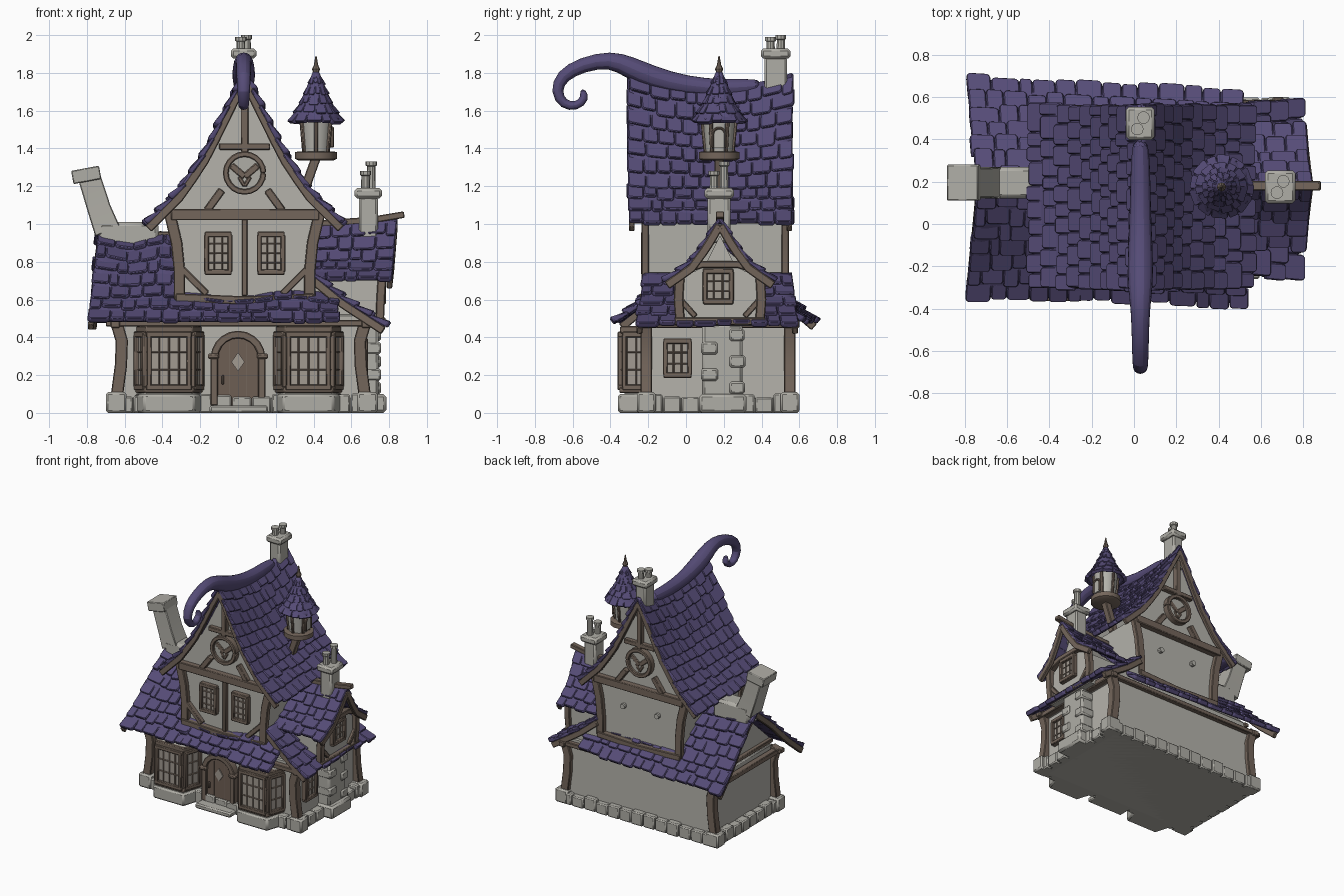
import bpy, bmesh, math, random
from mathutils import Vector as V, Matrix
random.seed(4)
rnd, Z = random.uniform, V((0, 0, 1))
if "Cube" in bpy.data.objects:
    bpy.data.objects.remove(bpy.data.objects["Cube"])

def material(name, rgb):
    m = bpy.data.materials.new(name)
    m.use_nodes = True
    m.diffuse_color = (*rgb, 1)
    m.node_tree.nodes["Principled BSDF"].inputs["Base Color"].default_value = (*rgb, 1)
    return m

PLASTER = material("plaster", (0.46, 0.45, 0.41))
STONE = material("stone", (0.43, 0.42, 0.38))
TIMBER = material("timber", (0.175, 0.133, 0.105))
DOOR = material("door_wood", (0.155, 0.112, 0.088))
ROOF = material("purple_slate", (0.092, 0.072, 0.185))
GLASS = material("window_glass", (0.36, 0.325, 0.285))

def finish(name, bm, mat, bevel=0.0, subsurf=0):
    bmesh.ops.recalc_face_normals(bm, faces=bm.faces)
    me = bpy.data.meshes.new(name)
    bm.to_mesh(me)
    bm.free()
    me.materials.append(mat)
    me.shade_smooth()
    me.set_sharp_from_angle(angle=math.radians(35))
    ob = bpy.data.objects.new(name, me)
    bpy.context.collection.objects.link(ob)
    if bevel:
        ob.modifiers.new("bevel", "BEVEL").width = bevel
    if subsurf:
        ob.modifiers.new("subsurf", "SUBSURF").levels = subsurf
    return ob

def loft(bm, rings):
    rings = [[bm.verts.new(p) for p in r] for r in rings]
    n = len(rings[0])
    for a, b in zip(rings, rings[1:]):
        for i in range(n):
            bm.faces.new((a[i], a[(i + 1) % n], b[(i + 1) % n], b[i]))
    bm.faces.new(rings[0][::-1])
    bm.faces.new(rings[-1])

def prism(name, pts, axis, a, b, mat, bevel=0.0):
    put = {"x": lambda p, t: (t, *p), "y": lambda p, t: (p[0], t, p[1]), "z": lambda p, t: (*p, t)}[axis]
    bm = bmesh.new()
    loft(bm, [[put(p, t) for p in pts] for t in (a, b)])
    finish(name, bm, mat, bevel)

def box(name, x0, x1, y0, y1, z0, z1, mat, bevel=0.008):
    prism(name, [(x0, y0), (x1, y0), (x1, y1), (x0, y1)], "z", z0, z1, mat, bevel)

def sweep(name, pts, size, mat=TIMBER, ref=(0, 1, 0), sides=4, subsurf=0):
    # beam or tube along a path; size is (width, depth) or one pair per point
    pts, bm, rings, k = [V(p) for p in pts], bmesh.new(), [], 0.707 if sides == 4 else 0.5
    sizes = size if isinstance(size, list) else [size] * len(pts)
    for i, (p, (w, d)) in enumerate(zip(pts, sizes)):
        t = (pts[min(i + 1, len(pts) - 1)] - pts[max(i - 1, 0)]).normalized()
        s = t.cross(V(ref)).normalized()
        angles = [math.tau * (j + 0.5) / sides for j in range(sides)]
        rings.append([p + s * w * k * math.cos(a) + s.cross(t) * d * k * math.sin(a) for a in angles])
    loft(bm, rings)
    finish(name, bm, mat, 0.005 if sides == 4 else 0, subsurf)

def lathe(name, cx, cy, prof, mat, n=14):
    bm, dirs = bmesh.new(), [(math.cos(math.tau * j / n), math.sin(math.tau * j / n)) for j in range(n)]
    loft(bm, [[(cx + r * c, cy + r * s, z) for c, s in dirs] for r, z in prof])
    finish(name, bm, mat)

def along(prof, t):
    # point on a polyline by length fraction, extended past its end
    pts = [V(p) for p in prof]
    left = t * sum((b - a).length for a, b in zip(pts, pts[1:]))
    for a, b in zip(pts, pts[1:]):
        if left <= (b - a).length or b is pts[-1]:
            return a + (b - a).normalized() * left
        left -= (b - a).length

def shingles(name, P, rows, cols, lift=0.021):
    # curved roof sheet covered in overlapping uneven slates
    bm, n = bmesh.new(), 12
    g = [[bm.verts.new(P(i / n, j / n)) for j in range(n + 1)] for i in range(n + 1)]
    for i in range(n):
        for j in range(n):
            bm.faces.new((g[i][j], g[i + 1][j], g[i + 1][j + 1], g[i][j + 1]))
    mod = finish(name + "_sheet", bm, ROOF).modifiers.new("thick", "SOLIDIFY")
    mod.thickness, mod.offset = 0.02, 0
    bm, shape = bmesh.new(), [(0.01, 0), (0.99, 0), (0.99, 0.88), (0.88, 1), (0.12, 1), (0.01, 0.88)]
    for r in range(rows):
        cuts = [(c + rnd(-0.25, 0.25) + 0.25 * (-1) ** r) / cols for c in range(1, cols)]
        cuts = [-rnd(0, 0.02)] + cuts + [1 + rnd(0, 0.02)]
        for u0, u1 in zip(cuts, cuts[1:]):
            v0, dv, um, h = r / rows, (1.18 + rnd(-0.15, 0.15)) / rows, (u0 + u1) / 2, lift * rnd(0.8, 1.3)
            vm = v0 + dv / 2
            nor = (P(um + 0.02, vm) - P(um - 0.02, vm)).cross(P(um, vm + 0.02) - P(um, vm - 0.02)).normalized()
            nor *= 1 if nor.z > 0 else -1
            loft(bm, [[P(u0 + a * (u1 - u0), v0 + f * dv) + nor * (lo + h * f * k) for a, f in shape]
                      for lo, k in ((-0.012, 0.3), (0.006, 1))])
    finish(name, bm, ROOF, 0.005)

def rake(name, P, u, ref):
    sweep(name, [P(u, j / 8) - Z * 0.035 for j in range(9)], (0.045, 0.03), TIMBER, ref)

def window(name, c, n, w, h, cols, rows):
    c, n = V(c), V(n).normalized()
    at = lambda a, b: c + Z.cross(n) * a * w / 2 + Z * b * h / 2
    sweep(name + "_glass", [at(0, -1), at(0, 1)], (w, 0.016), GLASS, n)
    for count, size, ends in ((cols, 0.026, lambda t: (at(t, -1), at(t, 1))), (rows, 0.03, lambda t: (at(-1.15, t), at(1.15, t)))):
        for i in range(count + 1):
            edge = i in (0, count)
            sweep(name + "_bar", ends((2 * i / count - 1) * 1.0), (size, 0.055) if edge else (0.009, 0.028), TIMBER, n)

def stones(name, a, b, count):
    bm, d = bmesh.new(), (V(b) - V(a)) / count
    for i in range(count):
        h = 0.095 * rnd(0.85, 1.1)
        size = V((abs(d.x) * 0.96 or rnd(0.06, 0.08), abs(d.y) * 0.96 or rnd(0.06, 0.08), h))
        bmesh.ops.create_cube(bm, size=1, matrix=Matrix.LocRotScale(V(a) + d * (i + 0.5) + Z * h / 2, None, size))
    finish(name, bm, STONE, 0.008)

def arch(x, z, w, top, foot, n=10):
    curve = [(x + w * math.cos(math.pi * i / n), top + w * math.sin(math.pi * i / n)) for i in range(n + 1)]
    return [(x + w, foot)] + curve + [(x - w, foot)]

# Ground floor, footing and corner posts
box("ground_walls", -0.62, 0.65, -0.2, 0.55, 0.0, 0.52, PLASTER)
box("footing", -0.65, 0.68, -0.23, 0.57, 0.0, 0.08, STONE)
for y in (-0.22, 0.56):
    stones("long_footing_stones", (-0.66, y, 0), (0.7, y, 0), 13)
    sweep("eave_beam", [(-0.7, y, 0.475), (0.73, y, 0.475)], (0.05, 0.035), TIMBER, Z)
for x, s in ((-0.65, -1), (0.68, 1)):
    stones("side_footing_stones", (x, -0.22, 0), (x, 0.56, 0), 8)
    sweep("side_eave_beam", [(x, -0.25, 0.47), (x, 0.6, 0.47)], (0.05, 0.04), TIMBER, Z)
    for y in (-0.21, 0.55):
        box("corner_stone", x - 0.05, x + 0.06, y - 0.05, y + 0.05, 0, 0.11, STONE, 0.012)
        bend = [(x - k * s, y, z) for k, z in ((0.01, 0.1), (0.03, 0.25), (0.035, 0.38), (0, 0.5))]
        sweep("corner_post", bend, (0.065, 0.06))
window("side_window", (0.66, -0.045, 0.29), (1, 0, 0), 0.13, 0.18, 3, 3)
# Stone stack on the left side
box("stack_core", 0.6, 0.745, 0.085, 0.3, 0, 0.47, STONE, 0.015)
box("stack_footing", 0.6, 0.785, 0.07, 0.32, 0, 0.1, STONE, 0.015)
for i in range(5):
    y = 0.08 if i % 2 else 0.23
    box("stack_block", 0.61, 0.757, y, y + 0.075 + rnd(0, 0.015), 0.1 + i * 0.07, 0.165 + i * 0.07, STONE, 0.01)
# Bay windows
for cx in (-0.365, 0.373):
    plan = lambda g: [(cx + a * k + math.copysign(g, a) * k, y) for k in (1,) for a, y in
                      ((-0.165, -0.18), (-0.11, -0.335 - g), (0.11, -0.335 - g), (0.165, -0.18))]
    prism("bay_footing", plan(0.025), "z", 0, 0.1, STONE, 0.012)
    prism("bay_sill", plan(0.018), "z", 0.105, 0.135, TIMBER, 0.006)
    prism("bay_body", plan(-0.01), "z", 0.1, 0.46, PLASTER)
    prism("bay_head", plan(0.014), "z", 0.42, 0.46, TIMBER, 0.006)
    window("bay_front", (cx, -0.335, 0.275), (0, -1, 0), 0.21, 0.28, 4, 3)
    for s in (-1, 1):
        window("bay_side", (cx + s * 0.138, -0.26, 0.275), (s * 0.155, -0.055, 0), 0.125, 0.28, 2, 3)
# Arched door
prism("door", arch(0, 0, 0.115, 0.29, 0.04), "y", -0.235, -0.19, DOOR)
sweep("door_frame", [(x, -0.225, z) for x, z in arch(0, 0, 0.125, 0.29, 0.04)], (0.04, 0.06))
for s in (-1, 1):
    box("door_groove", s * 0.045 - 0.002, s * 0.045 + 0.002, -0.239, -0.23, 0.05, 0.37, TIMBER, 0)
    box("door_capital", s * 0.13 - 0.03, s * 0.13 + 0.03, -0.27, -0.2, 0.285, 0.315, TIMBER)
prism("door_diamond", [(0, 0.22), (0.035, 0.27), (0, 0.32), (-0.035, 0.27)], "y", -0.243, -0.23, GLASS)
sweep("door_handle", [(-0.08, -0.25, 0.15), (-0.08, -0.25, 0.2)], (0.014, 0.02))
box("door_step", -0.15, 0.16, -0.33, -0.2, 0, 0.04, STONE, 0.01)

# Roof slopes
CX = 0.035
main_prof = [(0, 1.72), (0.05, 1.63), (0.12, 1.5), (0.2, 1.35), (0.33, 1.17), (0.51, 1.01)]
def main_roof(s):
    def P(u, v):
        d, z = along(main_prof, v)
        return V((CX + s * d, -0.3 + 0.86 * u, z + (1 - v) * 0.3 * (u - 0.5) ** 2))
    return P
def wing_roof(s, x0, x1, v0, narrow):
    def P(u, v):
        d, z = along([(0, 0.935), (0.18, 0.79), (0.35, 0.62), (0.51, 0.49)], v0 + v * (1 - v0))
        flare = 0.05 * v if v0 == 0 else 0
        return V((x0 - flare + (x1 - x0 + flare) * u, 0.17 + s * d * (1 - narrow * u), z + 0.02 * math.cos(u * 9) * (1 - v)))
    return P
def dormer_roof(s):
    def P(u, v):
        d, z = along([(0, 1.0), (0.07, 0.89), (0.15, 0.79), (0.28, 0.71)], v)
        return V((0.36 + (0.48 - 0.03 * v) * u, 0.18 + s * d, z + 0.03 * u * (1 - v)))
    return P
def lean_roof(u, v):
    x, z = along([(0.4, 0.735), (0.54, 0.62), (0.77, 0.47)], v)
    return V((x, -0.22 - 0.04 * v + (0.78 + 0.07 * v) * u, z))
for s in (-1, 1):
    M, D = main_roof(s), dormer_roof(s)
    shingles("main_roof", M, 10, 10)
    shingles("dormer_roof", D, 5, 5, 0.017)
    rake("dormer_bargeboard", D, 0.98, (1, 0, 0))
    for u in (0.015, 0.985):
        rake("main_bargeboard", M, u, (0, 1, 0))
        rake("lean_to_bargeboard", lean_roof, u, (0, 1, 0))
    W = wing_roof(s, -0.74, -0.25 if s < 0 else 0.5, 0, 0.0 if s < 0 else 0.14)
    shingles("wing_roof", W, 7, 6 if s < 0 else 13)
    rake("wing_bargeboard", W, 0.02, (1, 0, 0))
shingles("front_skirt_roof", wing_roof(-1, -0.3, 0.53, 0.66, -0.06), 3, 9)
shingles("lean_to_roof", lean_roof, 5, 9)
sweep("wing_ridge", [(-0.76, 0.17, 0.975), (-0.55, 0.17, 0.945), (-0.3, 0.17, 0.945)], (0.03, 0.06))
sweep("dormer_ridge", [(0.4, 0.18, 1.0), (0.7, 0.18, 1.02), (0.88, 0.18, 1.05)], (0.035, 0.045))
# Ridge roll ending in a curl
curl = [(0.42, 1.735, 0.09), (0.2, 1.715, 0.1), (0, 1.73, 0.11), (-0.18, 1.775, 0.13), (-0.3, 1.83, 0.125),
        (-0.4, 1.875, 0.095), (-0.55, 1.845, 0.085), (-0.66, 1.785, 0.08), (-0.69, 1.7, 0.07),
        (-0.65, 1.63, 0.06), (-0.58, 1.62, 0.055), (-0.53, 1.665, 0.055), (-0.55, 1.715, 0.035)]
sweep("curled_ridge", [(0.03, y, z) for y, z, r in curl], [(r, r) for y, z, r in curl], ROOF, (1, 0, 0), 10, 1)

# Upper storey and gables
prism("upper_walls", [(-0.3, 0.45), (0.37, 0.45), (0.41, 1.08), (-0.34, 1.08)], "y", -0.2, 0.51, PLASTER)
prism("wing_gable", [(-0.2, 0.48), (0.53, 0.48), (0.53, 0.56), (0.17, 0.9), (-0.2, 0.56)], "x", -0.6, 0.3, PLASTER)
prism("lean_to_wall", [(0.38, 0.45), (0.66, 0.45), (0.66, 0.5), (0.38, 0.7)], "y", -0.19, 0.54, PLASTER)
sweep("wing_gable_tie", [(-0.61, -0.2, 0.55), (-0.61, 0.54, 0.55)], (0.04, 0.03), TIMBER, Z)
for s, y in ((-1, -0.215), (1, 0.525)):
    bar = lambda nm, pts, w, d=0.04: sweep(nm, [(x, y, z) for x, z in pts], (w, d))
    slope = [main_roof(1)(0.115, k / 10) for k in range(10)]
    gable = [(p.x, p.z - 0.012) for p in slope[::-1]] + [(2 * CX - p.x, p.z - 0.012) for p in slope[1:]]
    prism("gable_wall", gable, "y", y - 0.015 * s, y - 0.045 * s, PLASTER)
    bar("gable_sill", [(-0.33, 0.61), (CX, 0.595), (0.4, 0.61)], 0.045, 0.06)
    bar("gable_tie", [(-0.355, 1.05), (0.43, 1.05)], 0.06, 0.06)
    bar("gable_collar", [(-0.1, 1.41), (0.17, 1.41)], 0.035)
    bar("king_post", [(CX, 1.38), (CX, 1.68)], 0.04)
    for m in (-1, 1):
        bar("upper_post", [(CX + m * x, z) for x, z in ((0.345, 0.6), (0.345, 0.75), (0.36, 0.9), (0.4, 1.07))], 0.06)
        bar("gable_strut", [(CX + m * 0.2, 1.07), (CX + m * 0.12, 1.18)], 0.04)
        bar("round_window_brow", [(CX, 1.25), (CX + m * 0.07, 1.31)], 0.035, 0.03)
        bar("round_window_foot", [(CX, 1.2), (CX + m * 0.03, 1.25)], 0.02, 0.03)
        if s < 0:
            bar("brace", [(CX + m * 0.33, 0.76), (CX + m * 0.2, 0.63)], 0.035)
            window("upper_window", (CX + m * 0.14, y + 0.005, 0.845), (0, -1, 0), 0.125, 0.2, 3, 4)
        else:
            sweep("wall_knob", [(CX + m * 0.15, 0.5, 0.88), (CX + m * 0.15, 0.54, 0.88)], (0.04, 0.04), PLASTER, Z, 10)
    ring = [(CX + 0.1 * math.cos(a * math.pi / 10), 1.27 + 0.1 * math.sin(a * math.pi / 10)) for a in range(21)]
    bar("round_window_ring", ring, 0.03, 0.06)
    prism("round_window_pane", ring[:-1], "y", y - 0.008, y + 0.008, STONE)
sweep("centre_stud", [(CX, -0.21, 0.62), (CX, -0.21, 1.04)], (0.03, 0.035))
# Dormer on the left side
dormer = [(-0.04, 0.46), (0.4, 0.46), (0.4, 0.7), (0.26, 0.78), (0.18, 0.94), (0.1, 0.78), (-0.04, 0.7)]
prism("dormer_walls", dormer, "x", 0.36, 0.75, PLASTER)
for y, m in ((-0.03, 1), (0.39, -1)):
    sweep("dormer_post", [(0.75, y, 0.47), (0.755, y - 0.01 * m, 0.6), (0.765, y, 0.76)], (0.045, 0.05))
    sweep("dormer_brace", [(0.755, y, 0.6), (0.755, y + 0.08 * m, 0.51)], (0.03, 0.03), TIMBER, (1, 0, 0))
for nm, pts in (("sill", [(-0.06, 0.485), (0.42, 0.485)]), ("arch", [(-0.05, 0.74), (0.08, 0.785), (0.28, 0.785), (0.41, 0.74)])):
    sweep("dormer_" + nm, [(0.757, y, z) for y, z in pts], (0.038, 0.05), TIMBER, (1, 0, 0))
window("dormer_window", (0.755, 0.17, 0.67), (1, 0, 0), 0.14, 0.16, 3, 3)
# Turret
TX, TY = 0.413, 0.175
sweep("turret_bracket", [(0.34, TY, 1.13), (0.37, TY, 1.23), (TX, TY, 1.35)], (0.05, 0.05))
lathe("turret_floor", TX, TY, [(0.09, 1.335), (0.11, 1.345), (0.11, 1.38), (0.09, 1.385)], TIMBER)
lathe("turret_body", TX, TY, [(0.07, 1.37), (0.088, 1.57)], PLASTER)
for i in range(6):
    d = V((math.cos(math.pi * (i + 0.5) / 3), math.sin(math.pi * (i + 0.5) / 3), 0))
    sweep("turret_post", [V((TX, TY, 1.38)) + d * 0.072, V((TX, TY, 1.56)) + d * 0.09], (0.02, 0.02), TIMBER, d)
opening = arch(TY, 0, 0.033, 1.475, 1.405)
prism("turret_window", opening, "x", TX + 0.06, TX + 0.086, PLASTER)
sweep("turret_window_frame", [(TX + 0.085, y, z) for y, z in opening], (0.014, 0.02), TIMBER, (1, 0, 0))
def turret_roof(u, v):
    r, z = along([(0.008, 1.8), (0.045, 1.71), (0.085, 1.62), (0.135, 1.545)], v)
    return V((TX + r * math.cos(math.tau * u), TY + r * math.sin(math.tau * u), z))
shingles("turret_roof", turret_roof, 5, 12, 0.01)
lathe("turret_finial", TX, TY, [(0.022, 1.77), (0.014, 1.8), (0.022, 1.82), (0.012, 1.84), (0.003, 1.89)], TIMBER, 8)
# Chimneys
for x, y, w, d, z0, z1, top, drop in ((0.03, 0.475, 0.045, 0.06, 1.62, 1.885, 2.0, 0.01), (0.69, 0.175, 0.05, 0.06, 0.9, 1.145, 1.33, 0.05)):
    box("chimney_shaft", x - w, x + w, y - d, y + d, z0, z1, STONE, 0.012)
    box("chimney_cap", x - w - 0.022, x + w + 0.022, y - d - 0.018, y + d + 0.018, z1 - 0.01, z1 + 0.045, STONE, 0.014)
    for m, h in ((1, top), (-1, top - drop)):
        lathe("chimney_pot", x + m * 0.015, y + m * 0.027, [(0.025, z1), (0.022, h - 0.025), (0.03, h - 0.02), (0.03, h)], STONE, 10)
box("leaning_chimney_base", -0.74, -0.42, 0.12, 0.27, 0.86, 1.01, STONE, 0.02)
shaft = [(-0.69, 0.195, 0.96), (-0.735, 0.195, 1.08), (-0.785, 0.195, 1.24)]
sweep("leaning_chimney", shaft, [(0.14, 0.15), (0.125, 0.14), (0.12, 0.14)], STONE)
sweep("leaning_chimney_cap", [(-0.797, 0.195, 1.225), (-0.81, 0.195, 1.295)], (0.15, 0.17), STONE)
